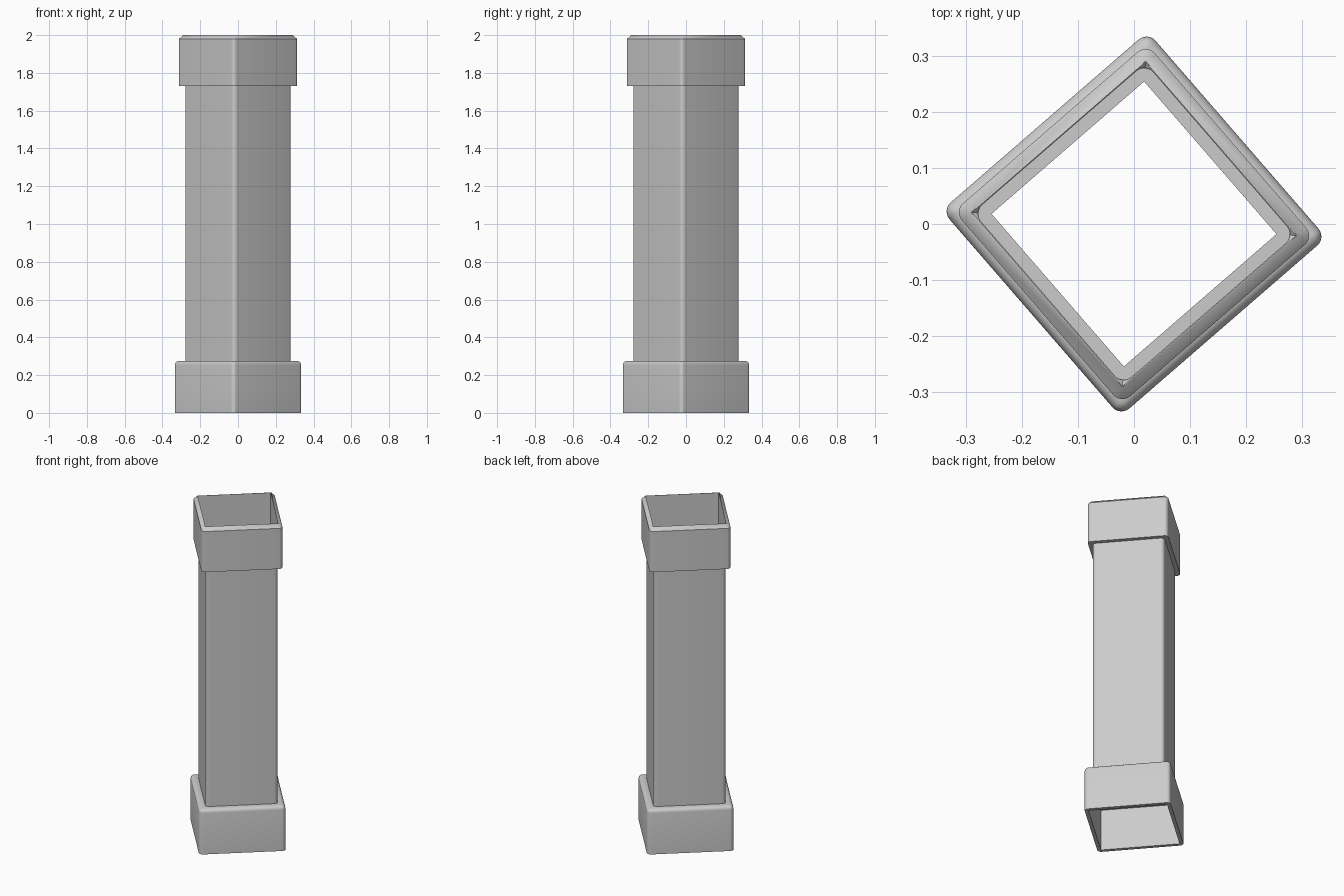
import bpy, bmesh
from math import sin, cos, pi, radians

cube = bpy.data.objects.get("Cube")
if cube:
    bpy.data.objects.remove(cube)

grey = bpy.data.materials.new("plain grey")
grey.use_nodes = True
grey.diffuse_color = (0.6, 0.6, 0.6, 1)
grey.node_tree.nodes["Principled BSDF"].inputs["Base Color"].default_value = (0.6, 0.6, 0.6, 1)

TURN = radians(40.93)
STEPS = 6          # segments in each rounded corner
R = 0.0215         # corner radius


def ring(bm, half, radius, z):
    """Square outline with rounded corners."""
    verts = []
    for corner in range(4):
        mid = pi / 4 + corner * pi / 2
        cx = (half - radius) * 2 ** 0.5 * cos(mid + TURN)
        cy = (half - radius) * 2 ** 0.5 * sin(mid + TURN)
        for i in range(STEPS + 1):
            a = mid - pi / 4 + i / STEPS * pi / 2 + TURN
            verts.append(bm.verts.new((cx + radius * cos(a), cy + radius * sin(a), z)))
    return verts


def sleeve(name, profile, angle=30):
    """Hollow square part: a closed wall profile of (half side, corner radius, z)."""
    bm = bmesh.new()
    rings = [ring(bm, *p) for p in profile]
    for k, low in enumerate(rings):
        high = rings[(k + 1) % len(rings)]
        for i in range(len(low)):
            j = (i + 1) % len(low)
            bm.faces.new((low[i], low[j], high[j], high[i]))
    bmesh.ops.remove_doubles(bm, verts=bm.verts, dist=1e-5)
    bmesh.ops.recalc_face_normals(bm, faces=bm.faces)
    mesh = bpy.data.meshes.new(name)
    bm.to_mesh(mesh)
    bm.free()
    mesh.materials.append(grey)
    obj = bpy.data.objects.new(name, mesh)
    bpy.context.collection.objects.link(obj)
    bpy.ops.object.select_all(action='DESELECT')
    obj.select_set(True)
    bpy.context.view_layer.objects.active = obj
    bpy.ops.object.shade_smooth_by_angle(angle=radians(angle))


# Shaft: square tube with rounded outer corners and sharp inner ones
sleeve("shaft", [(0.2034, R, 0.262), (0.2034, R, 1.745),
                 (0.18, 0, 1.745), (0.18, 0, 0.262)])

# Top collar: open socket with a chamfered rim
sleeve("top_collar", [(0.2275, R, 1.73), (0.2275, R, 1.98), (0.206, 0, 2.0),
                      (0.2045, 0, 2.0), (0.2045, 0, 1.745), (0.19, 0, 1.73)])

# Base socket: rounded shoulder outside, open underneath
shoulder = []
for i in range(5):
    a = i / 4 * pi / 2
    rad = R * cos(a) if i < 4 else 0
    shoulder.append((0.243 - R + rad, rad, 0.275 - R + R * sin(a)))
sleeve("base_socket", [(0.243, R, 0)] + shoulder +
       [(0.19, 0, 0.275), (0.19, 0, 0.255), (0.222, 0, 0.255), (0.222, 0, 0)])
